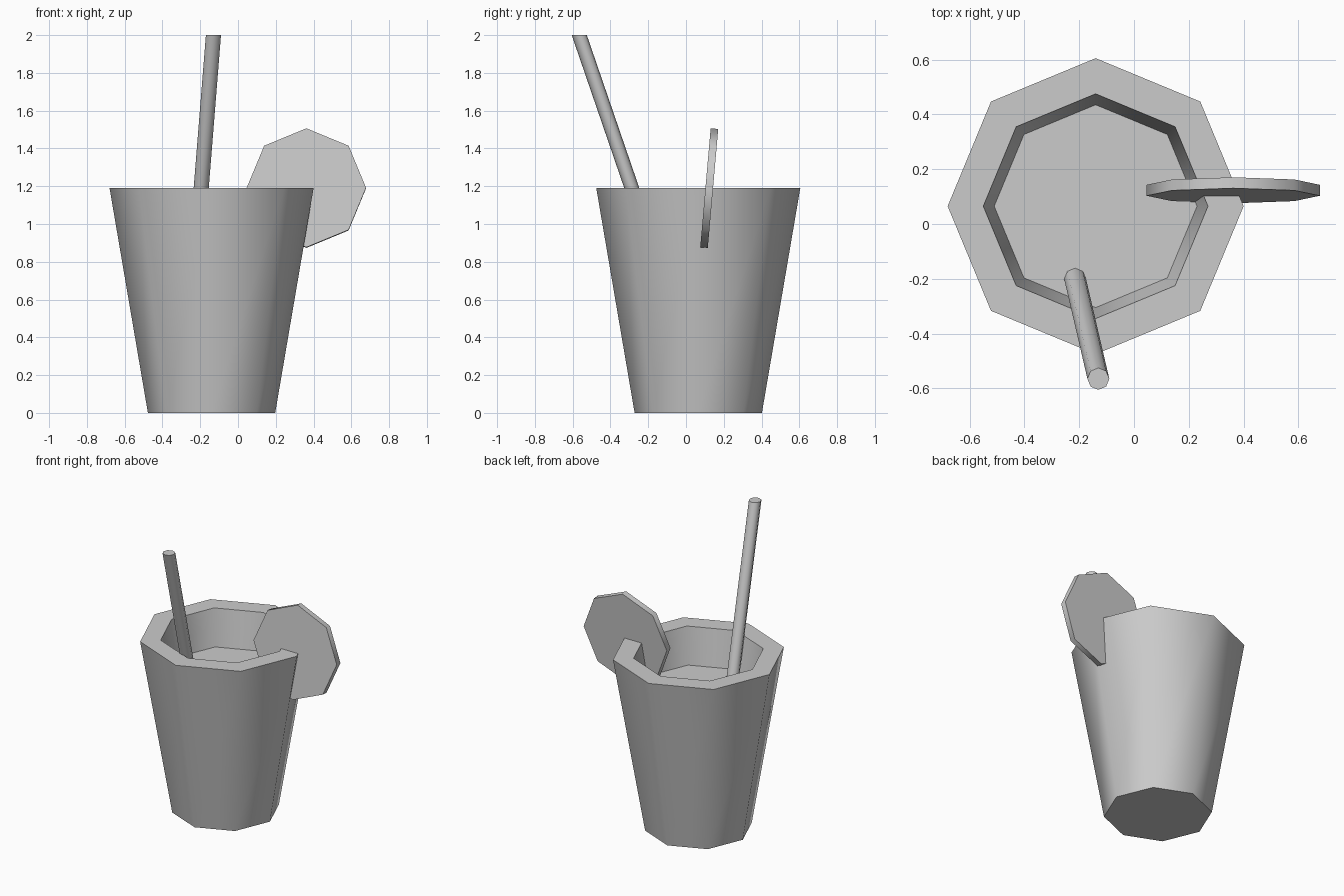
import bpy, bmesh, math
from mathutils import Matrix

if "Cube" in bpy.data.objects:
    bpy.data.objects.remove(bpy.data.objects["Cube"])

SIDES = 8


def loft(name, rings, cap_start=True, cap_end=True, matrix=None):
    """Skin octagonal rings given as (x, y, z, radius)."""
    bm = bmesh.new()
    loops = []
    for x, y, z, r in rings:
        loops.append([bm.verts.new((x + r * math.cos(i * math.tau / SIDES),
                                    y + r * math.sin(i * math.tau / SIDES), z))
                      for i in range(SIDES)])
    for a, b in zip(loops, loops[1:]):
        for i in range(SIDES):
            j = (i + 1) % SIDES
            bm.faces.new((a[i], a[j], b[j], b[i]))
    if cap_start:
        bm.faces.new(loops[0][::-1])
    if cap_end:
        bm.faces.new(loops[-1])
    if matrix:
        bm.transform(matrix)
    mesh = bpy.data.meshes.new(name)
    bm.to_mesh(mesh)
    bm.free()
    obj = bpy.data.objects.new(name, mesh)
    bpy.context.collection.objects.link(obj)
    bpy.ops.object.select_all(action='DESELECT')
    obj.select_set(True)
    bpy.context.view_layer.objects.active = obj
    bpy.ops.object.shade_smooth_by_angle(angle=math.radians(60))
    return obj


CX, CY = -0.14, 0.065
DRINK_Z, DRINK_R = 0.94, 0.37

# Tapered cup with a thick rim; the inside runs down to the drink
loft("cup", [(CX, CY, 0, 0.337), (CX, CY, 1.19, 0.54),
             (CX, CY, 1.19, 0.41), (CX, CY, DRINK_Z, DRINK_R)], cap_end=False)

# Drink surface filling the cup
loft("drink", [(CX, CY, DRINK_Z, DRINK_R)], cap_start=False)

# Leaning straw with level ends, dipping below the drink
loft("straw", [(-0.226, -0.153, 0.80, 0.04), (-0.13, -0.565, 2.0, 0.04)])

# Fruit slice pushed over the rim, leaning slightly back
loft("fruit_slice", [(0, 0, -0.02, 0.316), (0, 0, 0.02, 0.316)],
     matrix=Matrix.Translation((0.362, 0.123, 1.19))
     @ Matrix.Rotation(math.radians(85), 4, 'X'))
